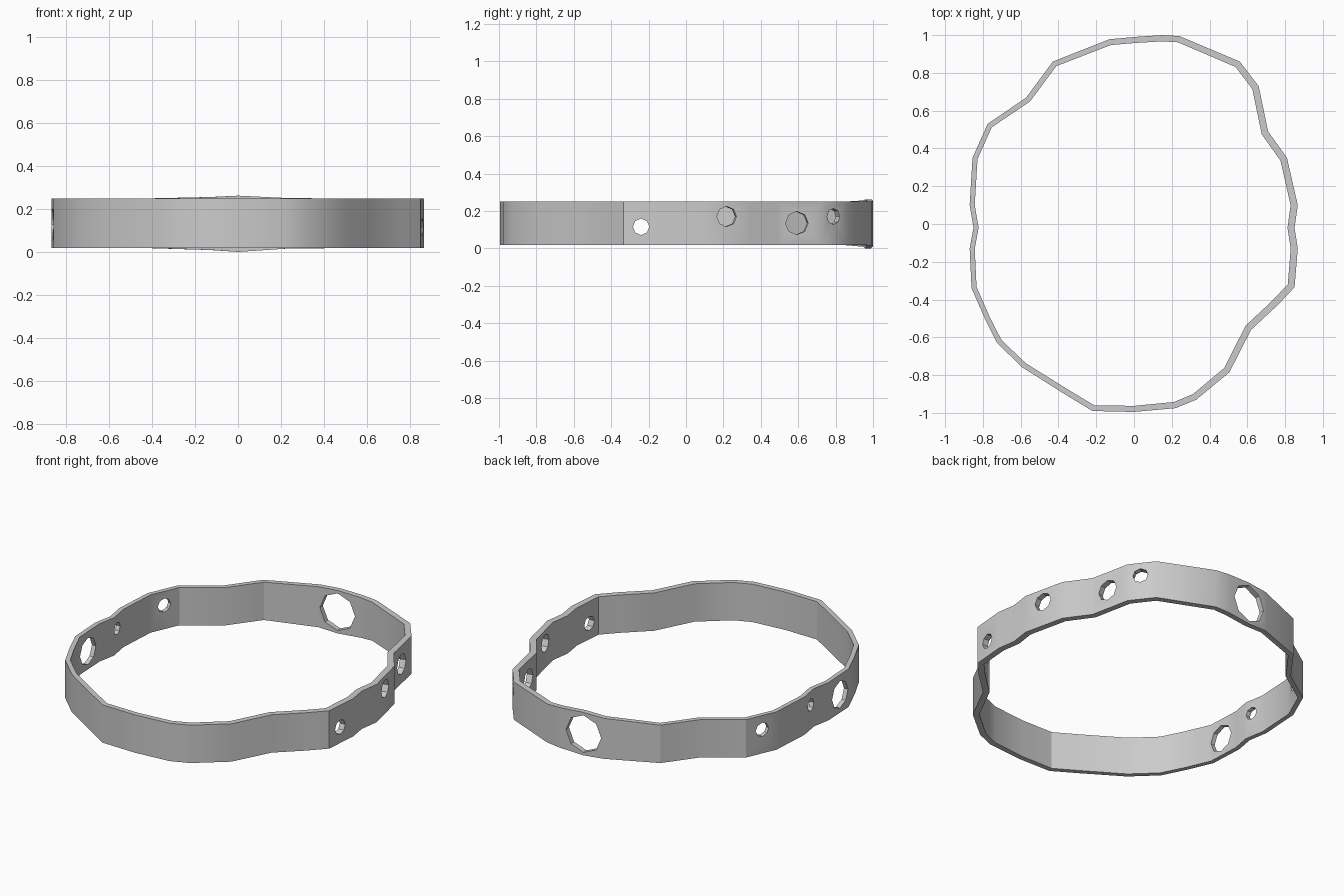
import bpy, bmesh, math
from mathutils import Vector

if "Cube" in bpy.data.objects:
    bpy.data.objects.remove(bpy.data.objects["Cube"])

# Outer outline of the band, counter-clockwise from the front
outline = [(0, -.995), (.22, -.975), (.33, -.93), (.505, -.785), (.62, -.56), (.76, -.43),
           (.85, -.335), (.867, -.13), (.85, -.02), (.867, .10), (.81, .35), (.71, .49),
           (.66, .73), (.56, .86), (.24, .995), (.15, 1.0), (0, .99), (-.13, .978),
           (-.43, .86), (-.57, .67), (-.775, .53), (-.855, .35), (-.87, .10), (-.85, -.02),
           (-.87, -.13), (-.86, -.34), (-.79, -.5), (-.725, -.63), (-.59, -.76),
           (-.36, -.905), (-.22, -.99)]
pts = [Vector(p) for p in outline]
n = len(pts)


def inner_point(i):
    """Mitred inward offset of outline point i."""
    a = (pts[i] - pts[i - 1]).normalized()
    b = (pts[(i + 1) % n] - pts[i]).normalized()
    na, nb = Vector((-a.y, a.x)), Vector((-b.y, b.x))
    m = (na + nb).normalized()
    return pts[i] + m * (.032 + .006 * pts[i].x) / m.dot(na)


def flare(p):
    """Extra height around the large back hole."""
    return max(0, 1 - abs(p.x) / .27) if p.y > .9 else 0


# Band: one closed loop of rectangular cross-sections
bm = bmesh.new()
rings = []
for i, p in enumerate(pts):
    q = inner_point(i)
    lo, hi = .018 - .018 * flare(p), .249 + .013 * flare(p)
    rings.append([bm.verts.new((c.x, c.y, z)) for c, z in
                  ((p, lo), (p, hi), (q, hi), (q, lo))])
for i in range(n):
    a, b = rings[i], rings[(i + 1) % n]
    for k in range(4):
        j = (k + 1) % 4
        bm.faces.new((a[k], b[k], b[j], a[j]))
bmesh.ops.recalc_face_normals(bm, faces=bm.faces)
mesh = bpy.data.meshes.new("band")
bm.to_mesh(mesh)
bm.free()
band = bpy.data.objects.new("band", mesh)
bpy.context.collection.objects.link(band)

# Drilled holes: x, y, z, radius, outward direction in degrees
holes = [(.85, -.24, .115, .044, 0), (.83, .215, .17, .054, 13), (.675, .59, .135, .062, 12),
         (.605, .78, .17, .043, 38), (0, .975, .131, .113, 94),
         (-.81, .43, .163, .042, 156), (-.85, .02, .165, .037, 180), (-.855, -.25, .128, .082, 180)]
for x, y, z, r, deg in holes:
    bpy.ops.mesh.primitive_cylinder_add(vertices=8, radius=r, depth=.24, location=(x, y, z),
                                        rotation=(0, math.pi / 2, math.radians(deg)))
    cutter = bpy.context.object
    cutter.name = "hole_cutter"
    cutter.hide_render = True
    mod = band.modifiers.new("hole", 'BOOLEAN')
    mod.operation, mod.solver, mod.object = 'DIFFERENCE', 'EXACT', cutter
    bpy.context.view_layer.objects.active = band
    bpy.ops.object.modifier_apply(modifier=mod.name)
    bpy.data.objects.remove(cutter)

# Smooth the gentle bends, keep the creases sharp
bpy.ops.object.select_all(action='DESELECT')
band.select_set(True)
bpy.context.view_layer.objects.active = band
bpy.ops.object.shade_smooth_by_angle(angle=math.radians(30))
